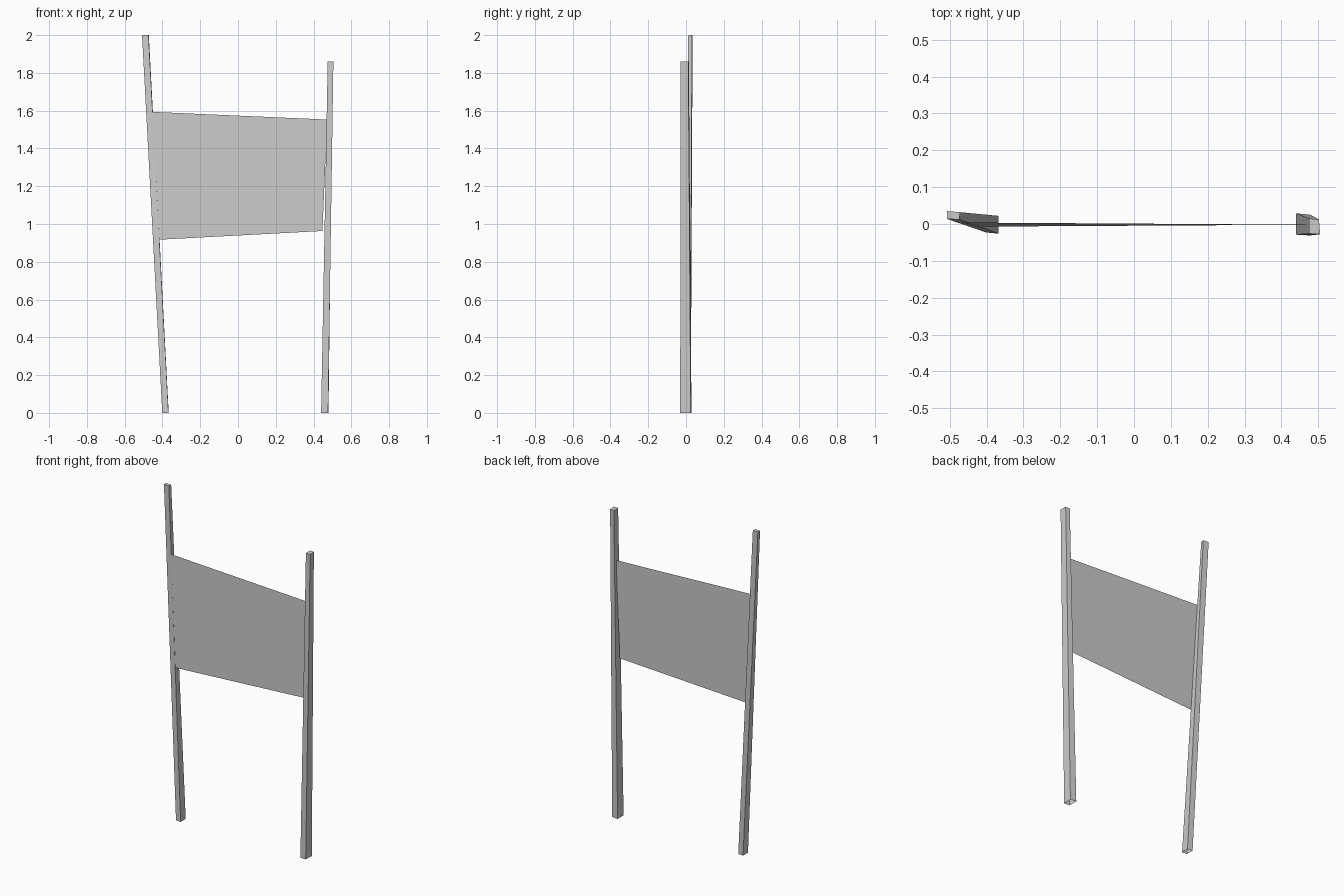
import bpy

if "Cube" in bpy.data.objects:
    bpy.data.objects.remove(bpy.data.objects["Cube"])

grey = bpy.data.materials.new("light grey")
grey.diffuse_color = (0.6, 0.6, 0.6, 1)
grey.use_nodes = True
grey.node_tree.nodes["Principled BSDF"].inputs["Base Color"].default_value = grey.diffuse_color


def make(name, verts, faces):
    mesh = bpy.data.meshes.new(name)
    mesh.from_pydata(verts, [], faces)
    mesh.materials.append(grey)
    obj = bpy.data.objects.new(name, mesh)
    bpy.context.collection.objects.link(obj)


def post(name, bottom, top, height):
    """Leaning four-sided post with a cap and an open foot.
    Corners run counter-clockwise from the front left."""
    verts = [(x, y, 0) for x, y in bottom] + [(x, y, height) for x, y in top]
    sides = [(i, (i + 1) % 4, (i + 1) % 4 + 4, i + 4) for i in range(4)]
    make(name, verts, sides + [(4, 5, 6, 7)])


# Leaning posts
post("left_post",
     [(-0.401, -0.023), (-0.368, -0.026), (-0.367, 0.022), (-0.401, 0.025)],
     [(-0.508, 0.014), (-0.474, 0.012), (-0.472, 0.032), (-0.508, 0.035)], 2.0)
post("right_post",
     [(0.44, -0.029), (0.477, -0.031), (0.479, 0.025), (0.44, 0.029)],
     [(0.475, -0.026), (0.505, -0.028), (0.502, 0.012), (0.475, 0.015)], 1.86)

# Thin cloth sheet stretched between the posts
make("banner_sheet",
     [(-0.418, -0.007, 0.917), (0.447, -0.002, 0.963),
      (0.472, -0.002, 1.553), (-0.465, 0.004, 1.594)],
     [(0, 1, 2, 3)])
